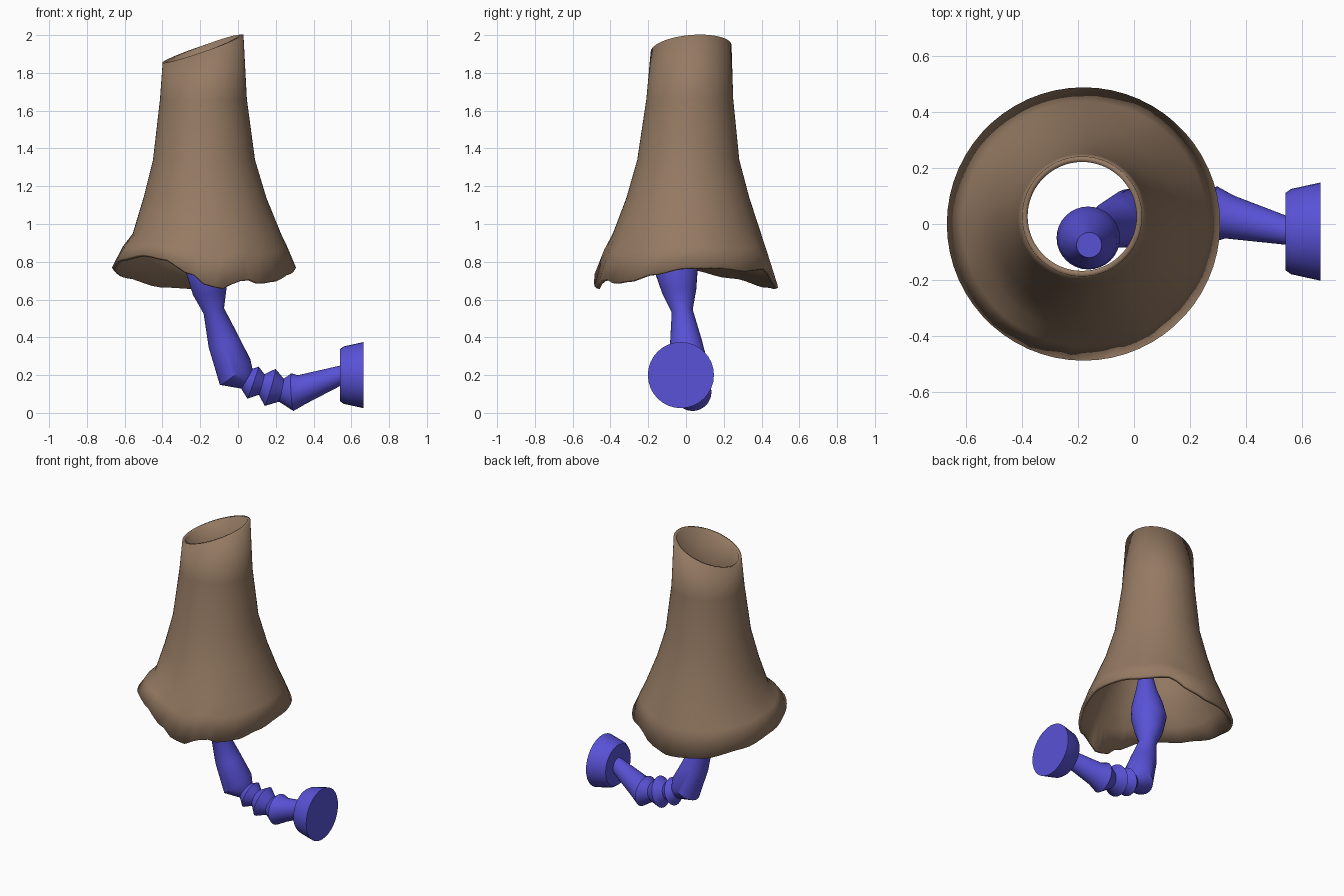
import bpy, bmesh, math
from mathutils import Vector

cube = bpy.data.objects.get("Cube")
if cube:
    bpy.data.objects.remove(cube, do_unlink=True)


def make_material(name, color):
    mat = bpy.data.materials.new(name)
    mat.use_nodes = True
    mat.diffuse_color = color
    mat.node_tree.nodes["Principled BSDF"].inputs["Base Color"].default_value = color
    return mat


brown = make_material("warm brown", (0.30, 0.195, 0.125, 1))
blue = make_material("violet blue", (0.10, 0.085, 0.68, 1))


def skin(name, rings, mat, capped, angle, thickness=0):
    """Bridge rings of points into a tube, optionally capped or thickened inward."""
    bm = bmesh.new()
    loops = [[bm.verts.new(p) for p in ring] for ring in rings]
    n = len(loops[0])
    for a, b in zip(loops, loops[1:]):
        for i in range(n):
            j = (i + 1) % n
            bm.faces.new((a[i], a[j], b[j], b[i]))
    if capped:
        bm.faces.new(loops[0][::-1])
        bm.faces.new(loops[-1])
    bmesh.ops.recalc_face_normals(bm, faces=bm.faces)
    # open tubes: make sure the skin faces away from its axis
    if not capped:
        bm.faces.ensure_lookup_table()
        f = bm.faces[0]
        mid = sum((v.co for v in loops[0]), Vector()) / n
        if f.normal.dot(f.calc_center_median() - mid) < 0:
            bmesh.ops.reverse_faces(bm, faces=bm.faces)
    mesh = bpy.data.meshes.new(name)
    bm.to_mesh(mesh)
    bm.free()
    obj = bpy.data.objects.new(name, mesh)
    bpy.context.collection.objects.link(obj)
    mesh.materials.append(mat)
    bpy.ops.object.select_all(action="DESELECT")
    obj.select_set(True)
    bpy.context.view_layer.objects.active = obj
    bpy.ops.object.shade_smooth_by_angle(angle=math.radians(angle))
    if thickness:
        mod = obj.modifiers.new("wall", "SOLIDIFY")
        mod.thickness = thickness
        mod.offset = -1
    return obj


def loft(name, sections, mat, angle, axis=None, n=32):
    """Round sections (x, y, z, radius), each square to the path."""
    pts = [Vector(s[:3]) for s in sections]
    rings = []
    for k, p in enumerate(pts):
        t = Vector()
        if k > 0:
            t += (p - pts[k - 1]).normalized()
        if k < len(pts) - 1:
            t += (pts[k + 1] - p).normalized()
        t = axis or t.normalized()
        v = Vector((0, 1, 0))
        v = (v - t * v.dot(t)).normalized()
        u = v.cross(t)
        r = sections[k][3]
        steps = [2 * math.pi * i / n for i in range(n)]
        rings.append([p + r * (math.cos(a) * u + math.sin(a) * v) for a in steps])
    return skin(name, rings, mat, True, angle)


# Shade: flared tube with a slanted mouth and a wavy lower rim
RIM = [(0, .77), (24, .77), (40, .755), (60, .765), (78, .69), (92, .66), (117, .67),
       (150, .72), (180, .77), (205, .815), (229, .84), (243, .82), (262, .74),
       (272, .68), (281, .66), (290, .69), (297, .712), (308, .688), (322, .70),
       (338, .735), (360, .77)]


def rim_height(deg):
    for (a, za), (b, zb) in zip(RIM, RIM[1:]):
        if a <= deg <= b:
            f = (deg - a) / (b - a)
            f = f * f * (3 - 2 * f)
            return za + (zb - za) * f


def circle(cx, cy, r, height):
    n = 60
    ring = []
    for i in range(n):
        a = 2 * math.pi * i / n
        x, y = r * math.cos(a), r * math.sin(a)
        ring.append((cx + x, cy + y, height(i * 360 / n, x, y)))
    return ring


shade_rings = [
    circle(-.18, 0, .487, lambda d, x, y: rim_height(d)),
    circle(-.175, 0, .436, lambda d, x, y: .55 * .95 + .45 * rim_height(d) + .01),
    circle(-.165, .005, .392, lambda d, x, y: .95),
    circle(-.175, .01, .325, lambda d, x, y: 1.14),
    circle(-.18, .012, .27, lambda d, x, y: 1.34),
    circle(-.183, .02, .23, lambda d, x, y: 1.66),
    circle(-.185, .027, .214, lambda d, x, y: 1.928 + .34 * x + .08 * y),
]
skin("lamp_shade", shade_rings, brown, False, 40, thickness=.02)

# Upright arm with the tapered bulb holder inside the shade
loft("upright_arm", [
    (-.16, -.075, 1.06, .045), (-.16, -.07, .95, .068), (-.16, -.06, .84, .1),
    (-.163, -.05, .75, .113), (-.15, -.035, .64, .09), (-.128, -.02, .54, .056),
    (-.075, 0, .375, .085), (-.015, .02, .215, .105), (.05, .025, .175, .055),
], blue, 40)

# Ribbed joint flowing into the wall arm
loft("ribbed_wall_arm", [
    (.04, .025, .18, .055), (.08, .025, .16, .09), (.125, .027, .15, .056),
    (.17, .03, .135, .102), (.23, .033, .12, .062), (.288, .035, .11, .1),
    (.34, .025, .125, .078), (.56, -.028, .206, .048),
], blue, 40)

# Wall mount: bevelled cup
loft("wall_mount", [
    (.54, -.027, .2, .138), (.56, -.027, .2, .152), (.665, -.027, .2, .175),
], blue, 30, axis=Vector((1, 0, 0)))
